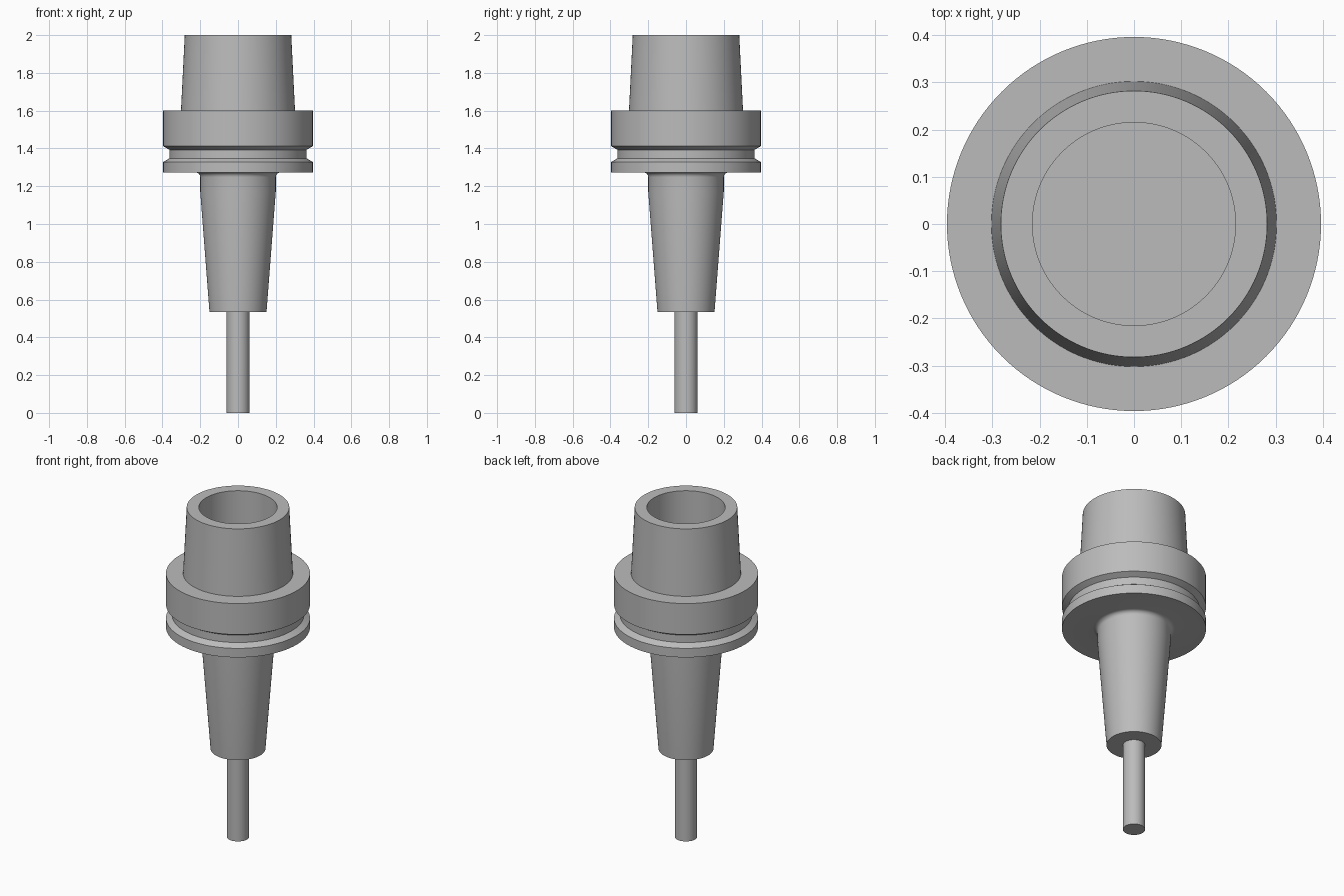
import bpy, math

old = bpy.data.objects.get("Cube")
if old:
    bpy.data.objects.remove(old, do_unlink=True)

SEGMENTS = 128

# Single plain steel colour
steel = bpy.data.materials.new("plain steel grey")
steel.use_nodes = True
colour = (0.5, 0.5, 0.5, 1)
steel.diffuse_color = colour
steel.node_tree.nodes["Principled BSDF"].inputs["Base Color"].default_value = colour


def lathe(name, profile):
    """Revolve (radius, height) points around z; zero radius closes to a pole."""
    verts, rings, faces = [], [], []
    for r, z in profile:
        count = SEGMENTS if r > 0 else 1
        start = len(verts)
        for i in range(count):
            a = math.tau * i / SEGMENTS
            verts.append((r * math.cos(a), r * math.sin(a), z))
        rings.append([start + i % count for i in range(SEGMENTS)])
    for low, high in zip(rings, rings[1:]):
        for i in range(SEGMENTS):
            j = (i + 1) % SEGMENTS
            quad = (low[i], low[j], high[j], high[i])
            faces.append(tuple(dict.fromkeys(quad)))
    mesh = bpy.data.meshes.new(name)
    mesh.from_pydata(verts, [], faces)
    mesh.materials.append(steel)
    obj = bpy.data.objects.new(name, mesh)
    bpy.context.collection.objects.link(obj)
    bpy.ops.object.select_all(action="DESELECT")
    obj.select_set(True)
    bpy.context.view_layer.objects.active = obj
    bpy.ops.object.shade_smooth_by_angle(angle=math.radians(25))
    return obj


# Rounded corner where the nose meets the flange
NECK, FLANGE_BASE, FILLET = 0.2, 1.273, 0.025
fillet = [(NECK + FILLET * (1 - math.cos(t)), FLANGE_BASE - FILLET * (1 - math.sin(t)))
          for t in (math.pi / 2 * k / 6 for k in range(7))]

# Holder body: tapered nose, grooved flange, tapered hollow shank
nose = [(0, 0.535), (0.151, 0.535), (NECK, 1.17)]
flange = [(0.396, FLANGE_BASE), (0.396, 1.328), (0.363, 1.348),
          (0.363, 1.393), (0.396, 1.412), (0.396, 1.6)]
hollow_shank = [(0.302, 1.6), (0.282, 2), (0.215, 2), (0.215, 1.6), (0, 1.6)]
lathe("tool_holder_body", nose + fillet + flange + hollow_shank)

# Straight cutting tool: plain upper stem and lower cutting length
TOOL, SPLIT = 0.061, 0.377
lathe("cutter_stem", [(TOOL, SPLIT), (TOOL, 0.54)])
lathe("cutter_tip", [(0, 0), (TOOL, 0), (TOOL, SPLIT)])
